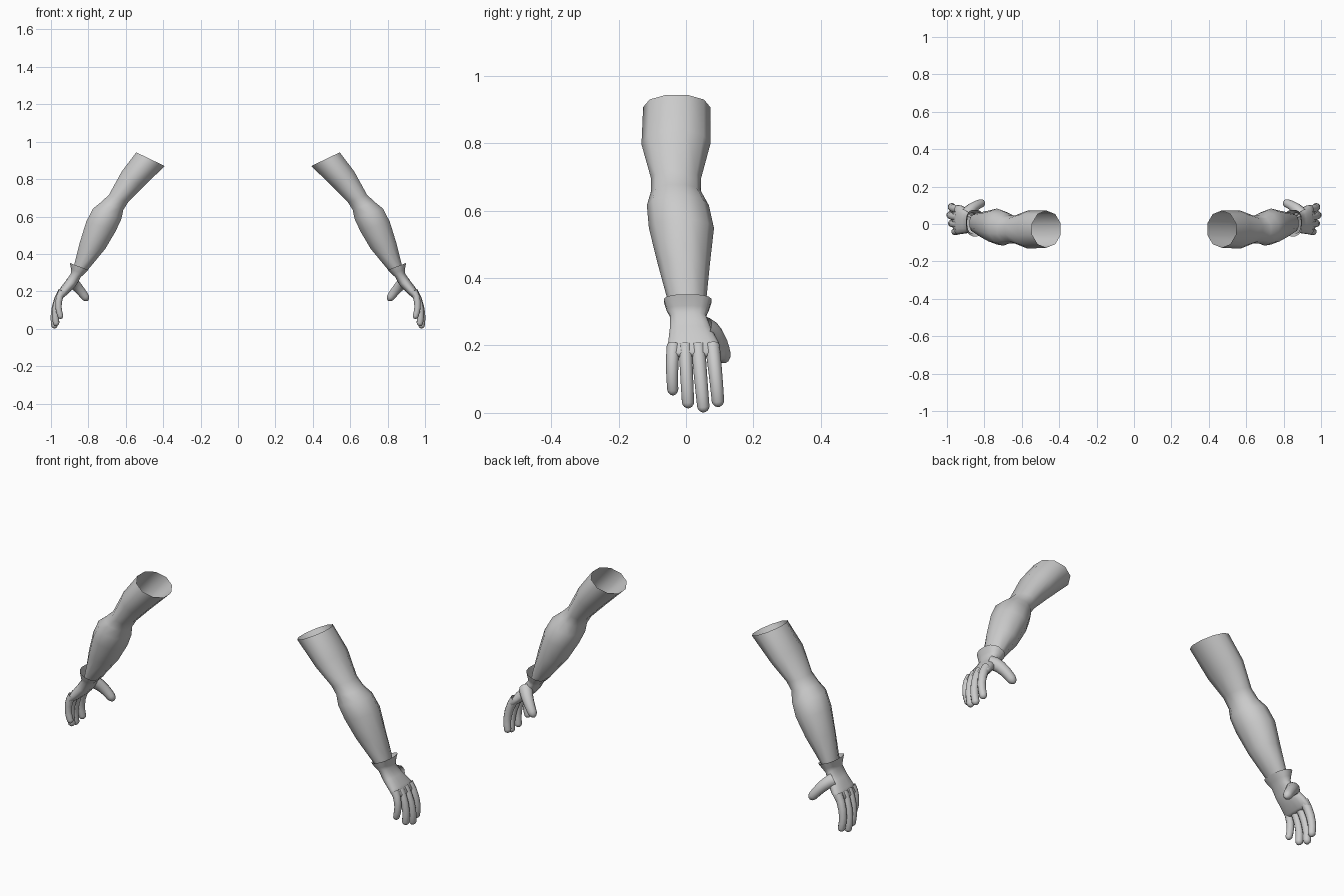
import bpy, bmesh, math
from mathutils import Vector

old = bpy.data.objects.get("Cube")
if old:
    bpy.data.objects.remove(old, do_unlink=True)

grey = bpy.data.materials.new("plain_grey")
grey.use_nodes = True
grey.diffuse_color = (0.6, 0.6, 0.6, 1)
grey.node_tree.nodes["Principled BSDF"].inputs["Base Color"].default_value = (0.6, 0.6, 0.6, 1)


def loft(name, rings, side, sides=10, power=1.0, cap_end=False):
    """Skin a list of (centre, u axis, v axis) rings; side -1 mirrors in x."""
    bm = bmesh.new()
    loops = []
    for c, u, v in rings:
        loop = []
        for i in range(sides):
            a = math.tau * (i + 0.5) / sides
            ca, sa = math.cos(a), math.sin(a)
            p = c + u * math.copysign(abs(ca) ** power, ca) + v * math.copysign(abs(sa) ** power, sa)
            loop.append(bm.verts.new((p.x * side, p.y, p.z)))
        loops.append(loop)
    for a, b in zip(loops, loops[1:]):
        for i in range(sides):
            j = (i + 1) % sides
            bm.faces.new((a[i], a[j], b[j], b[i]))
    if cap_end:
        bm.faces.new(loops[-1])
    bmesh.ops.recalc_face_normals(bm, faces=bm.faces)
    # open tubes: make sure the outer wall faces outwards
    bm.faces.ensure_lookup_table()
    f = bm.faces[0]
    mid = rings[0][0].lerp(rings[1][0], 0.5)
    mid.x *= side
    if f.normal.dot(f.calc_center_median() - mid) < 0:
        bmesh.ops.reverse_faces(bm, faces=bm.faces)
    me = bpy.data.meshes.new(name)
    bm.to_mesh(me)
    bm.free()
    me.materials.append(grey)
    for p in me.polygons:
        p.use_smooth = True
    ob = bpy.data.objects.new(name, me)
    bpy.context.collection.objects.link(ob)
    return ob


def section(xo, zo, xi, zi, y0, y1):
    """Ring from its outer and inner edge points and its depth range."""
    o, i = Vector((xo, 0, zo)), Vector((xi, 0, zi))
    c = (o + i) / 2
    c.y = (y0 + y1) / 2
    return c, (o - i) / 2, Vector((0, (y1 - y0) / 2, 0))


def digit(name, a, b, c, r0, r1, side):
    """Curved finger through a, b, c with a rounded tip."""
    a, b, c = Vector(a), Vector(b), Vector(c)
    ctrl = b * 2 - (a + c) / 2
    length = (b - a).length + (c - b).length
    tip = r1 / length
    ts = [0, 0.2, 0.4, 0.6, 0.75, 1 - tip, 1 - tip * 0.6, 1 - tip * 0.25, 1 - tip * 0.05, 1]
    rings = []
    for t in ts:
        p = a * (1 - t) ** 2 + ctrl * 2 * t * (1 - t) + c * t * t
        d = ((ctrl - a) * (1 - t) + (c - ctrl) * t).normalized()
        r = r0 + (r1 - r0) * t
        k = max(0.0, (t - 1 + tip) / tip)
        r *= max(0.12, math.sqrt(max(0.0, 1 - k * k)))
        u = Vector((0, 1, 0)).cross(d).normalized()
        rings.append((p, u * r, d.cross(u) * r))
    loft(name, rings, side, cap_end=True)


ARM = [
    (.548, .945, .388, .868, -.127, .072),
    (.625, .842, .510, .750, -.132, .072),
    (.692, .718, .585, .675, -.104, .045),
    (.735, .678, .610, .635, -.104, .045),
    (.778, .645, .620, .585, -.116, .068),
    (.815, .575, .650, .520, -.110, .083),
    (.850, .460, .707, .425, -.084, .071),
    (.876, .350, .800, .315, -.054, .060),
    (.882, .310, .830, .290, -.045, .052),
]
HAND = [
    (.900, .352, .800, .314, -.067, .077),
    (.893, .318, .822, .292, -.058, .068),
    (.892, .298, .840, .276, -.048, .060),
    (.920, .258, .862, .235, -.049, .076),
    (.951, .218, .898, .196, -.054, .098),
    (.970, .180, .928, .170, -.058, .104),
    (.966, .168, .938, .164, -.052, .098),
]
DIGITS = {
    "little_finger": ((.940, -.037, .20), (.960, -.041, .13), (.944, -.038, .053), .020, .016),
    "ring_finger": ((.943, -.002, .20), (.974, .002, .11), (.969, .007, .014), .020, .018),
    "middle_finger": ((.943, .036, .20), (.980, .044, .10), (.978, .053, .002), .021, .018),
    "index_finger": ((.940, .078, .20), (.975, .088, .11), (.968, .096, .018), .022, .018),
    "thumb": ((.893, .055, .252), (.855, .092, .218), (.803, .115, .150), .034, .021),
}

for label, side in (("left", 1), ("right", -1)):
    loft(label + "_arm", [section(*s) for s in ARM], side)
    loft(label + "_glove", [section(*s) for s in HAND], side, 16, 0.8, True)
    for name, spec in DIGITS.items():
        digit(label + "_" + name, *spec, side)
